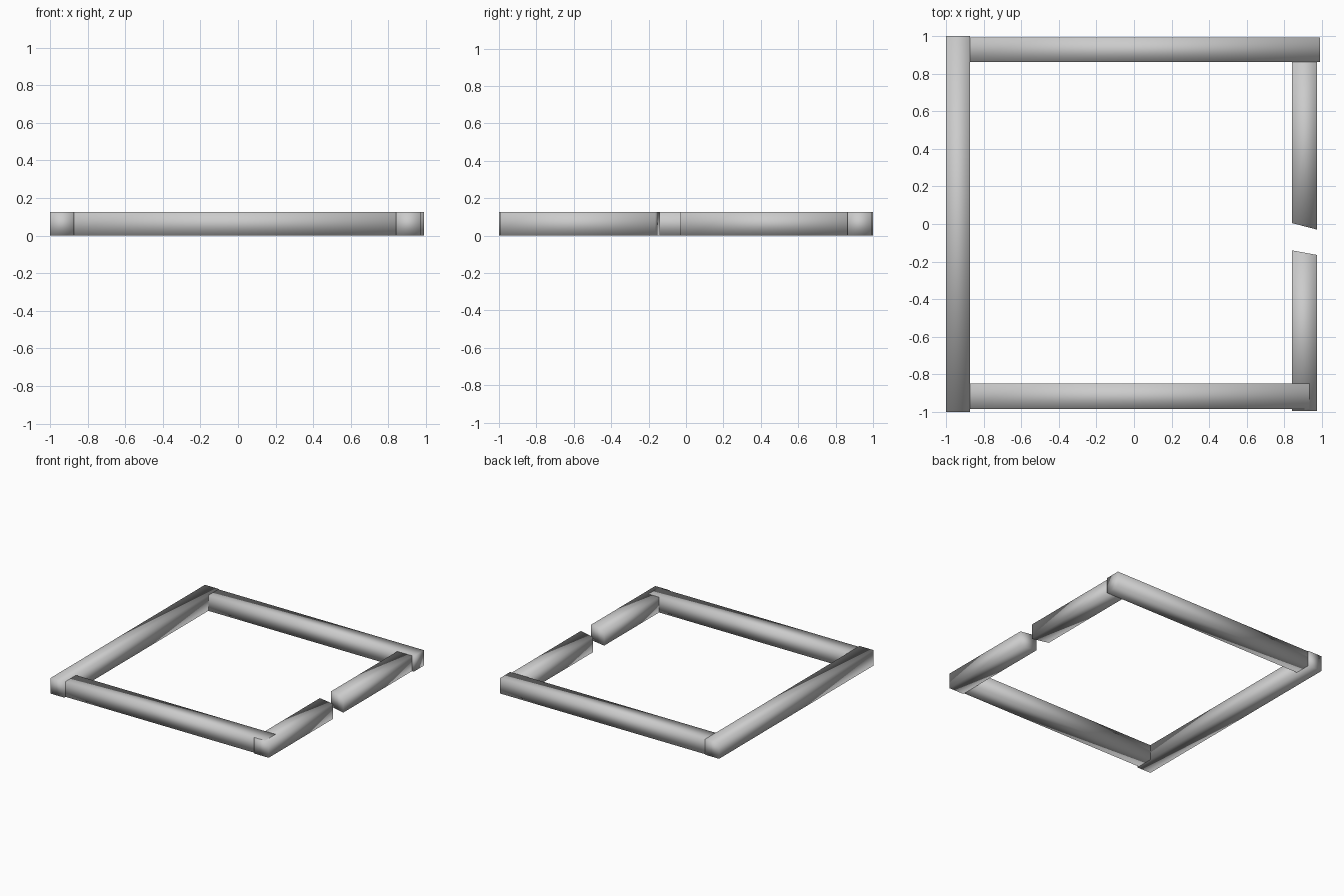
import bpy

if "Cube" in bpy.data.objects:
    bpy.data.objects.remove(bpy.data.objects["Cube"])


def beam(name, footprint, z0, z1):
    """Extrude a counter-clockwise four-point footprint into a soft-shaded beam."""
    n = len(footprint)
    verts = [(x, y, z) for z in (z0, z1) for x, y in footprint]
    faces = [tuple(reversed(range(n))), tuple(range(n, 2 * n))]
    faces += [(i, (i + 1) % n, (i + 1) % n + n, i + n) for i in range(n)]
    mesh = bpy.data.meshes.new(name)
    mesh.from_pydata(verts, [], faces)
    mesh.shade_smooth()
    obj = bpy.data.objects.new(name, mesh)
    bpy.context.collection.objects.link(obj)
    return obj


def rect(x0, x1, y0, y1):
    return [(x0, y0), (x1, y0), (x1, y1), (x0, y1)]


# Full-length beams on three sides
beam("left_beam", rect(-1.0, -0.873, -1.0, 1.0), 0.0, 0.127)
beam("back_beam", rect(-0.873, 0.99, 0.863, 0.992), 0.0, 0.127)
beam("front_beam", rect(-0.873, 0.935, -0.985, -0.85), 0.001, 0.127)

# Broken right side: two beams with slanted ends facing the gap
beam("right_beam_back", [(0.84, 0.005), (0.975, -0.03), (0.975, 0.93), (0.84, 0.93)], 0.001, 0.126)
beam("right_beam_front", [(0.84, -0.995), (0.975, -0.995), (0.975, -0.165), (0.84, -0.14)], 0.0, 0.126)
